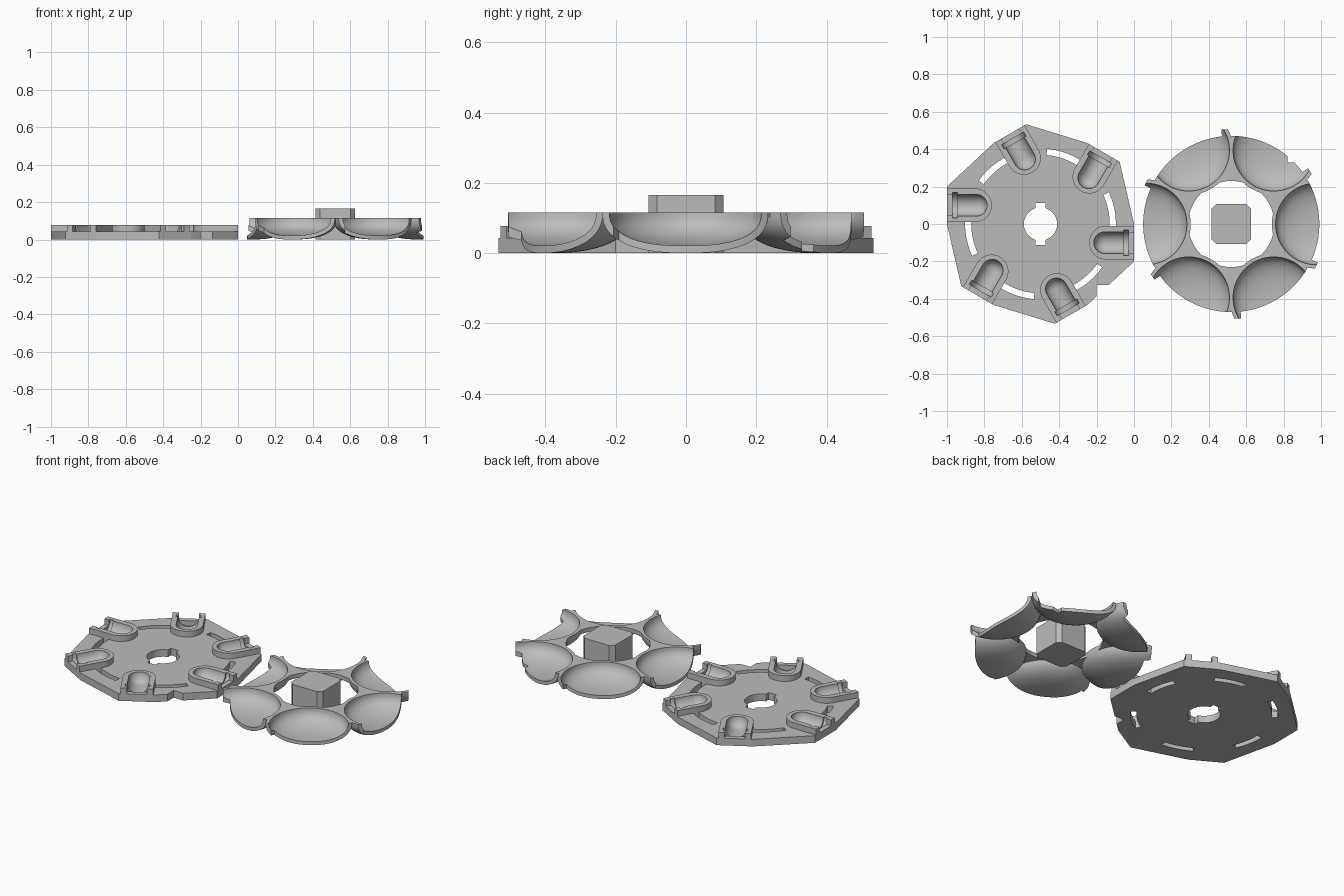
import bpy, bmesh
from math import sin, cos, pi, radians
from mathutils import Matrix, Vector

if "Cube" in bpy.data.objects:
    bpy.data.objects.remove(bpy.data.objects["Cube"], do_unlink=True)

grey = bpy.data.materials.new("light grey")
grey.use_nodes = True
grey.diffuse_color = (0.5, 0.5, 0.5, 1)
grey.node_tree.nodes["Principled BSDF"].inputs["Base Color"].default_value = (0.5, 0.5, 0.5, 1)

PLATE = Matrix.Translation((-0.5, 0, 0))
WHEEL = Matrix.Translation((0.52, 0, 0))


def finish(name, bm, matrix):
    bmesh.ops.recalc_face_normals(bm, faces=bm.faces)
    bm.transform(matrix)
    mesh = bpy.data.meshes.new(name)
    bm.to_mesh(mesh)
    bm.free()
    ob = bpy.data.objects.new(name, mesh)
    bpy.context.collection.objects.link(ob)
    return ob


def prism(name, points, z0, z1, matrix):
    bm = bmesh.new()
    face = bm.faces.new([bm.verts.new((x, y, z0)) for x, y in points])
    top = bmesh.ops.extrude_face_region(bm, geom=[face])["geom"]
    verts = [v for v in top if isinstance(v, bmesh.types.BMVert)]
    bmesh.ops.translate(bm, verts=verts, vec=(0, 0, z1 - z0))
    return finish(name, bm, matrix)


def lathe(name, profile, matrix, steps=64, closed=False):
    bm = bmesh.new()
    vs = [bm.verts.new((r, 0, z)) for r, z in profile]
    pairs = list(zip(vs, vs[1:])) + ([(vs[-1], vs[0])] if closed else [])
    edges = [bm.edges.new(p) for p in pairs]
    bmesh.ops.spin(bm, geom=vs + edges, cent=(0, 0, 0), axis=(0, 0, 1),
                   angle=2 * pi, steps=steps)
    bmesh.ops.remove_doubles(bm, verts=bm.verts, dist=1e-5)
    return finish(name, bm, matrix)


def combine(target, other, op):
    mod = target.modifiers.new("combine", 'BOOLEAN')
    mod.operation, mod.solver, mod.object = op, 'EXACT', other
    with bpy.context.temp_override(object=target, active_object=target):
        bpy.ops.object.modifier_apply(modifier=mod.name)
    bpy.data.objects.remove(other, do_unlink=True)


def polar(r, deg):
    return (r * cos(radians(deg)), r * sin(radians(deg)))


def arc(r, a, b, n, cx=0):
    return [(cx + r * cos(radians(a + (b - a) * i / n)),
             r * sin(radians(a + (b - a) * i / n))) for i in range(n + 1)]


def box(x0, x1, y0, y1):
    return [(x0, y0), (x1, y0), (x1, y1), (x0, y1)]


def turn(k):
    return Matrix.Rotation(radians(60 * k), 4, 'Z')


# Base plate outline, arc slots, keyed centre hole and edge notch
outline = []
for k in range(6):
    outline += [polar(0.5385, 60 * k - 21.8), polar(0.5, 60 * k)]
plate = prism("base_plate", outline, 0, 0.043, PLATE)
slot = arc(0.403, -25, 25, 16) + arc(0.37, 25, -25, 16)
for k in range(6):
    combine(plate, prism("slot_cutter", slot, -0.1, 0.1, PLATE @ turn(k)), 'DIFFERENCE')
combine(plate, prism("hole_cutter", arc(0.089, 0, 352.5, 47), -0.1, 0.1, PLATE), 'DIFFERENCE')
combine(plate, prism("key_cutter", box(-0.027, 0.027, -0.112, 0.112), -0.1, 0.1, PLATE), 'DIFFERENCE')
combine(plate, prism("notch_cutter", box(0.3, 0.5, -0.55, -0.327), -0.1, 0.1, PLATE), 'DIFFERENCE')

# Six U-shaped holders, each with a round-ended flanged pocket
TOP = 0.078
holder = [(0.5, -0.09), (0.5, 0.09)] + arc(0.09, 90, 270, 20, 0.35)
pocket = [(0.058 * sin(radians(a)), 0.343 - 0.058 * cos(radians(a))) for a in range(0, 91, 9)]
pocket += [(0.058, 0.445), (0.068, 0.445), (0.068, 0.47), (0, 0.47)]
for k in range(6):
    place = PLATE @ turn(k) @ Matrix.Translation((0, -0.1, 0))
    combine(plate, prism("holder", holder, 0, TOP, place), 'UNION')
    lying = place @ Matrix.Translation((0, 0, TOP + 0.001)) @ Matrix.Rotation(pi / 2, 4, 'Y')
    combine(plate, lathe("pocket_cutter", pocket, lying, 40), 'DIFFERENCE')
    combine(plate, prism("gap_cutter", box(0.465, 0.55, -0.055, 0.055), 0.0435, 0.2, place), 'DIFFERENCE')

# Scoop wheel: hub ring joined to six bowls
RIM = 0.115


def bowl(radius, depth):
    n = 2 / 2.4
    pts = []
    for i in range(17):
        t = pi / 2 * i / 16
        pts.append((radius * max(sin(t), 0) ** n, RIM - depth * max(cos(t), 0) ** n))
    pts[-1] = (radius, RIM)
    return pts


ring = [(0.23, 0.09), (0.34, 0.09), (0.34, RIM), (0.23, RIM)]
wheel = lathe("scoop_wheel", ring, WHEEL, closed=True)
for k in range(6):
    place = WHEEL @ turn(k) @ Matrix.Translation((0.455, 0, 0))
    combine(wheel, lathe("bowl", bowl(0.238, RIM) + [(0, RIM)], place), 'UNION')

# Trim to a disc that keeps one pointed spur per bowl
trim = []
for k in range(6):
    a = 60 * k
    trim += arc(0.507, a - 29.5, a - 24, 3) + arc(0.471, a - 23.9, a + 30.4, 24)
combine(wheel, prism("trim_cutter", trim, -0.1, 0.2, WHEEL), 'INTERSECT')
for k in range(6):
    place = WHEEL @ turn(k) @ Matrix.Translation((0.455, 0, 0))
    hollow = bowl(0.218, 0.094) + [(0.218, 0.2), (0, 0.2)]
    combine(wheel, lathe("hollow_cutter", hollow, place), 'DIFFERENCE')
combine(wheel, prism("notch_cutter", box(0.3, 0.45, 0.33, 0.5), -0.1, 0.2, WHEEL), 'DIFFERENCE')

# Chamfered centre block
h, c = 0.106, 0.082
block = prism("centre_block", [(h, -c), (h, c), (c, h), (-c, h), (-h, c), (-h, -c), (-c, -h), (c, -h)],
              0, 0.166, WHEEL)

for ob in (plate, wheel, block):
    ob.data.materials.clear()
    ob.data.materials.append(grey)
    for p in ob.data.polygons:
        p.material_index = 0
for ob in (plate, wheel):
    bpy.ops.object.select_all(action='DESELECT')
    ob.select_set(True)
    bpy.context.view_layer.objects.active = ob
    bpy.ops.object.shade_smooth_by_angle(angle=radians(30))
